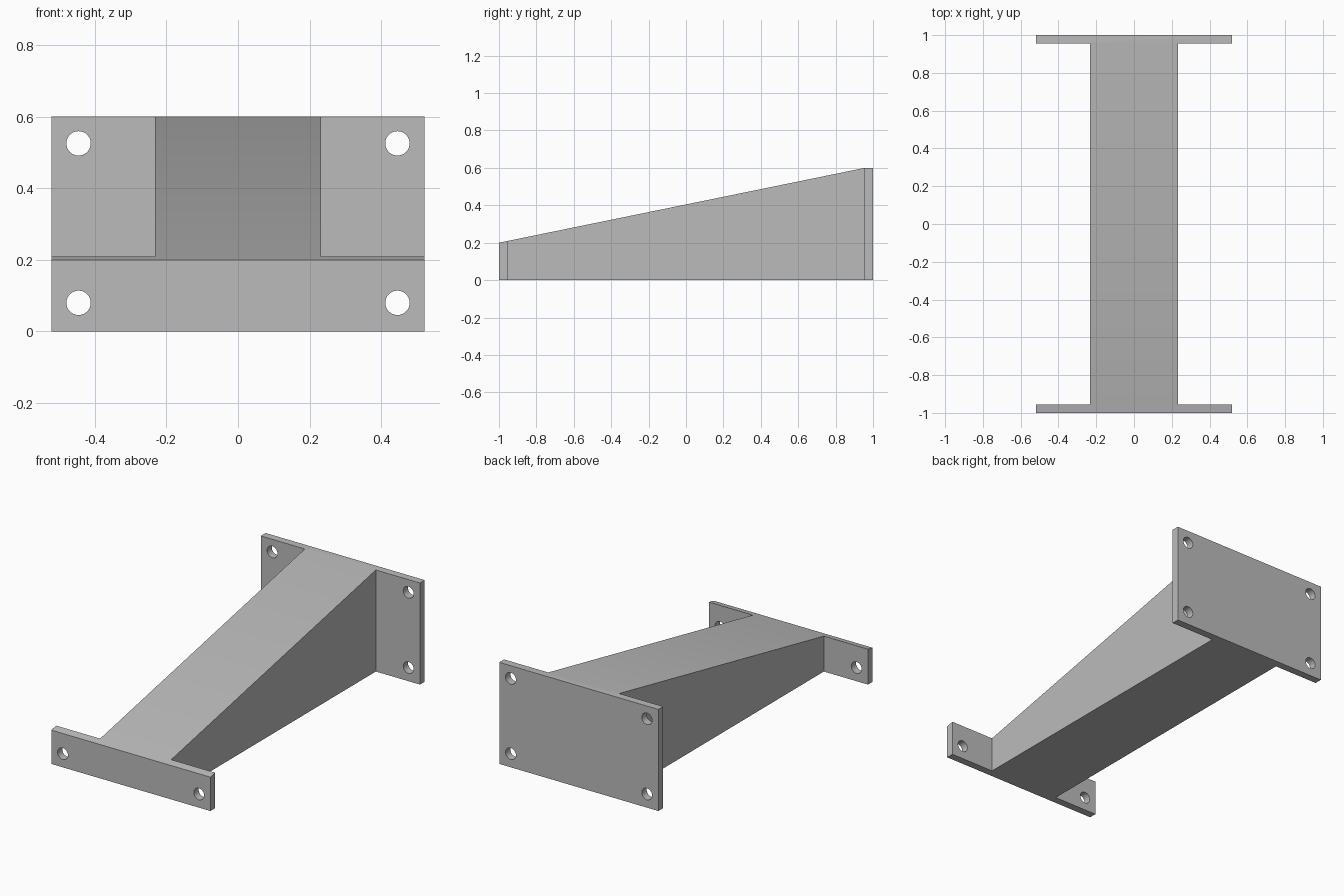
import bpy
import bmesh
from mathutils import Matrix

cube = bpy.data.objects.get("Cube")
if cube:
    bpy.data.objects.remove(cube, do_unlink=True)

PLATE_X, BEAM_X = 0.52, 0.232      # half widths
INNER_Y = 0.955                    # inner face of each end plate
LOW, HIGH = 0.2, 0.6               # heights of the front and back plates
HOLE_X, HOLE_R = 0.445, 0.034

grey = bpy.data.materials.new("plain_grey")
grey.use_nodes = True
colour = (0.5, 0.5, 0.5, 1)
grey.diffuse_color = colour
grey.node_tree.nodes["Principled BSDF"].inputs["Base Color"].default_value = colour


def make_object(name, bm):
    bmesh.ops.recalc_face_normals(bm, faces=bm.faces[:])
    mesh = bpy.data.meshes.new(name)
    bm.to_mesh(mesh)
    bm.free()
    mesh.materials.append(grey)
    obj = bpy.data.objects.new(name, mesh)
    bpy.context.collection.objects.link(obj)
    return obj


def top_height(y):
    return min(HIGH, LOW + (HIGH - LOW) * (y + 1) / (INNER_Y + 1))


# Bracket: I-shaped plan raised to a sloping top, level over the back plate
right_half = [(PLATE_X, -1), (PLATE_X, -INNER_Y), (BEAM_X, -INNER_Y),
              (BEAM_X, INNER_Y), (PLATE_X, INNER_Y), (PLATE_X, 1)]
plan = right_half + [(-x, y) for x, y in reversed(right_half)]
bm = bmesh.new()
base = [bm.verts.new((x, y, 0)) for x, y in plan]
top = [bm.verts.new((x, y, top_height(y))) for x, y in plan]
bm.faces.new(base)
for i in range(len(plan)):
    j = (i + 1) % len(plan)
    bm.faces.new((base[i], base[j], top[j], top[i]))
bm.faces.new(top[:4] + top[8:])    # slope
bm.faces.new(top[3:9])             # back plate top edge
bracket = make_object("mounting_bracket", bm)

# Bolt holes: lower pairs in both plates, upper pair in the back plate
bm = bmesh.new()
for y, z in ((-1, 0.08), (1, 0.08), (1, 0.525)):
    for side in (-1, 1):
        place = Matrix.Translation((side * HOLE_X, y, z)) @ Matrix.Rotation(1.570796, 4, "X")
        bmesh.ops.create_cone(bm, cap_ends=True, segments=40, radius1=HOLE_R,
                              radius2=HOLE_R, depth=0.3, matrix=place)
cutter = make_object("bolt_hole_cutter", bm)
cutter.hide_render = True

cut = bracket.modifiers.new("bolt_holes", "BOOLEAN")
cut.operation = "DIFFERENCE"
cut.solver = "EXACT"
cut.object = cutter
bpy.context.view_layer.objects.active = bracket
bracket.select_set(True)
bpy.ops.object.modifier_apply(modifier=cut.name)
bpy.data.objects.remove(cutter, do_unlink=True)

# Round hole walls, crisp plate edges
bpy.ops.object.shade_smooth_by_angle(angle=0.52)
